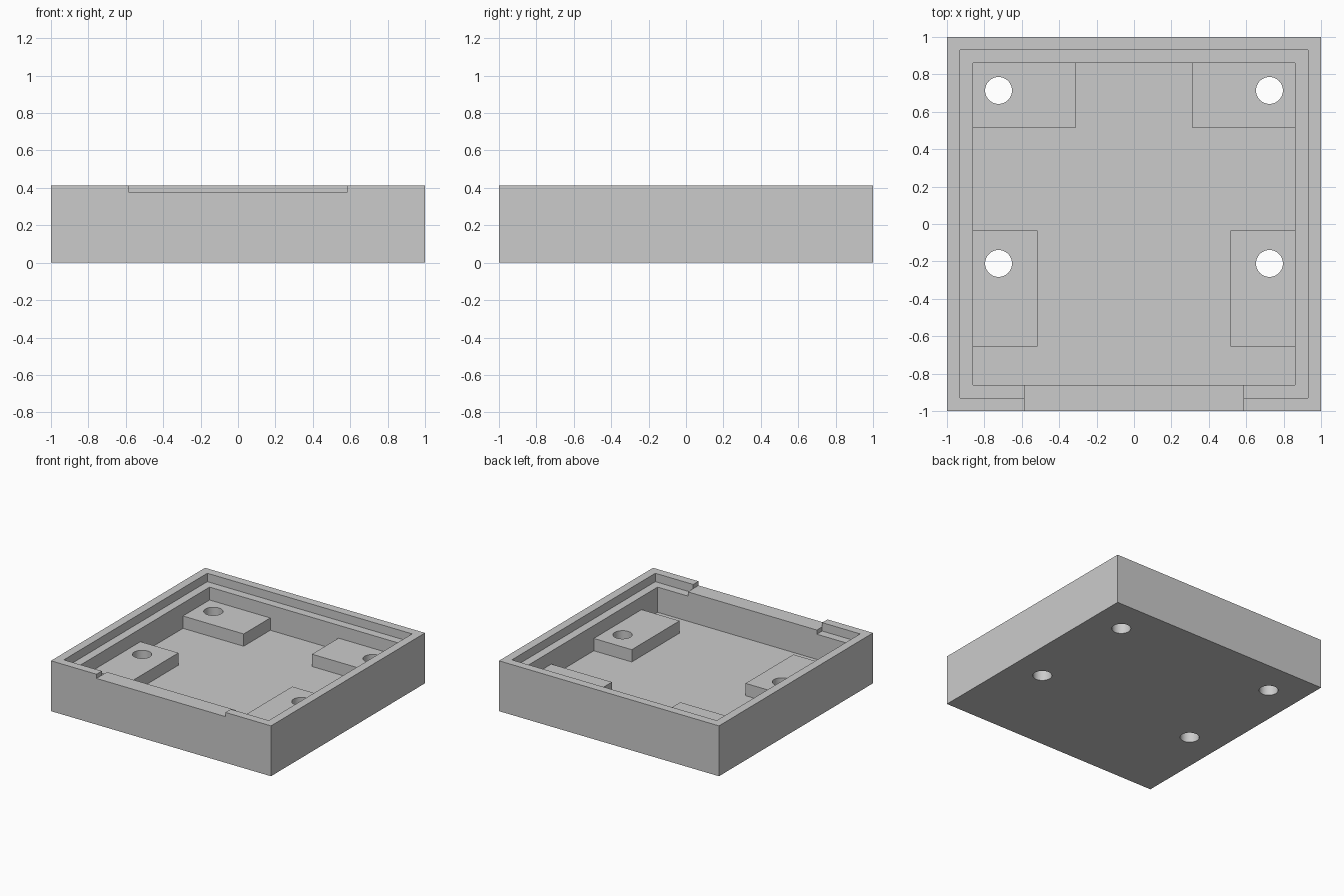
import bpy, bmesh
from mathutils import Vector

if "Cube" in bpy.data.objects:
    bpy.data.objects.remove(bpy.data.objects["Cube"])

U = 2 / 29            # wall thickness, the base module
TOP = 6 * U
FLOOR = 2 * U
BOSS = 0.239
LEDGE = 5 * U
SILL = 5.5 * U
INNER = 12.5 * U
LIP = 13.5 * U
NOTCH = 8.5 * U
ABOVE = TOP + 0.2

grey = bpy.data.materials.new("plain grey")
grey.use_nodes = True
grey.diffuse_color = (0.6, 0.6, 0.6, 1)
grey.node_tree.nodes["Principled BSDF"].inputs["Base Color"].default_value = (0.6, 0.6, 0.6, 1)


def prism(name, outline, z0, z1):
    """Extrude a plan outline between two heights."""
    bm = bmesh.new()
    face = bm.faces.new([bm.verts.new((x, y, z0)) for x, y in outline])
    up = bmesh.ops.extrude_face_region(bm, geom=[face])["geom"]
    bmesh.ops.translate(bm, vec=Vector((0, 0, z1 - z0)),
                        verts=[v for v in up if isinstance(v, bmesh.types.BMVert)])
    bmesh.ops.recalc_face_normals(bm, faces=bm.faces)
    mesh = bpy.data.meshes.new(name)
    bm.to_mesh(mesh)
    bm.free()
    mesh.materials.append(grey)
    obj = bpy.data.objects.new(name, mesh)
    bpy.context.collection.objects.link(obj)
    return obj


def mirrored(half):
    """Close a right-hand outline with its mirror image across x = 0."""
    return half + [(-x, y) for x, y in reversed(half)]


def rect(x, y0, y1):
    return mirrored([(x, y0), (x, y1)])


def cut(body, cutter):
    cutter.hide_render = True
    mod = body.modifiers.new("cut", "BOOLEAN")
    mod.operation = "DIFFERENCE"
    mod.solver = "EXACT"
    mod.object = cutter
    bpy.context.view_layer.objects.active = body
    bpy.ops.object.modifier_apply(modifier=mod.name)
    bpy.data.objects.remove(cutter)


# Solid block for the tray
tray = prism("tray", rect(1, -1, 1), 0, TOP)

# Main cavity above the mounting bosses
cut(tray, prism("upper_cavity", rect(INNER, -INNER, INNER), BOSS, ABOVE))

# Lower cavity, whose outline leaves the four bosses standing
cut(tray, prism("lower_cavity", mirrored([
    (INNER, -INNER), (INNER, -9.5 * U), (7.5 * U, -9.5 * U), (7.5 * U, -0.5 * U),
    (INNER, -0.5 * U), (INNER, 7.5 * U), (4.5 * U, 7.5 * U), (4.5 * U, INNER),
]), FLOOR, BOSS + 0.05))

# Lid ledge around the rim, interrupted by the front sill
cut(tray, prism("lid_ledge", mirrored([
    (NOTCH, -INNER + 0.02), (NOTCH, -LIP), (LIP, -LIP), (LIP, LIP),
]), LEDGE, ABOVE))

# Shallow opening in the front wall
cut(tray, prism("front_notch", rect(NOTCH, -1.1, -INNER + 0.05), SILL, ABOVE))

# Screw holes through the bosses and floor
for x in (-10.5 * U, 10.5 * U):
    for y in (0.714, -0.211):
        bpy.ops.mesh.primitive_cylinder_add(vertices=48, radius=0.072, depth=1, location=(x, y, 0))
        hole = bpy.context.object
        hole.name = "screw_hole"
        hole.data.materials.append(grey)
        cut(tray, hole)

# Smooth hole walls, crisp edges elsewhere
bpy.ops.object.select_all(action="DESELECT")
tray.select_set(True)
bpy.context.view_layer.objects.active = tray
bpy.ops.object.shade_smooth_by_angle()
